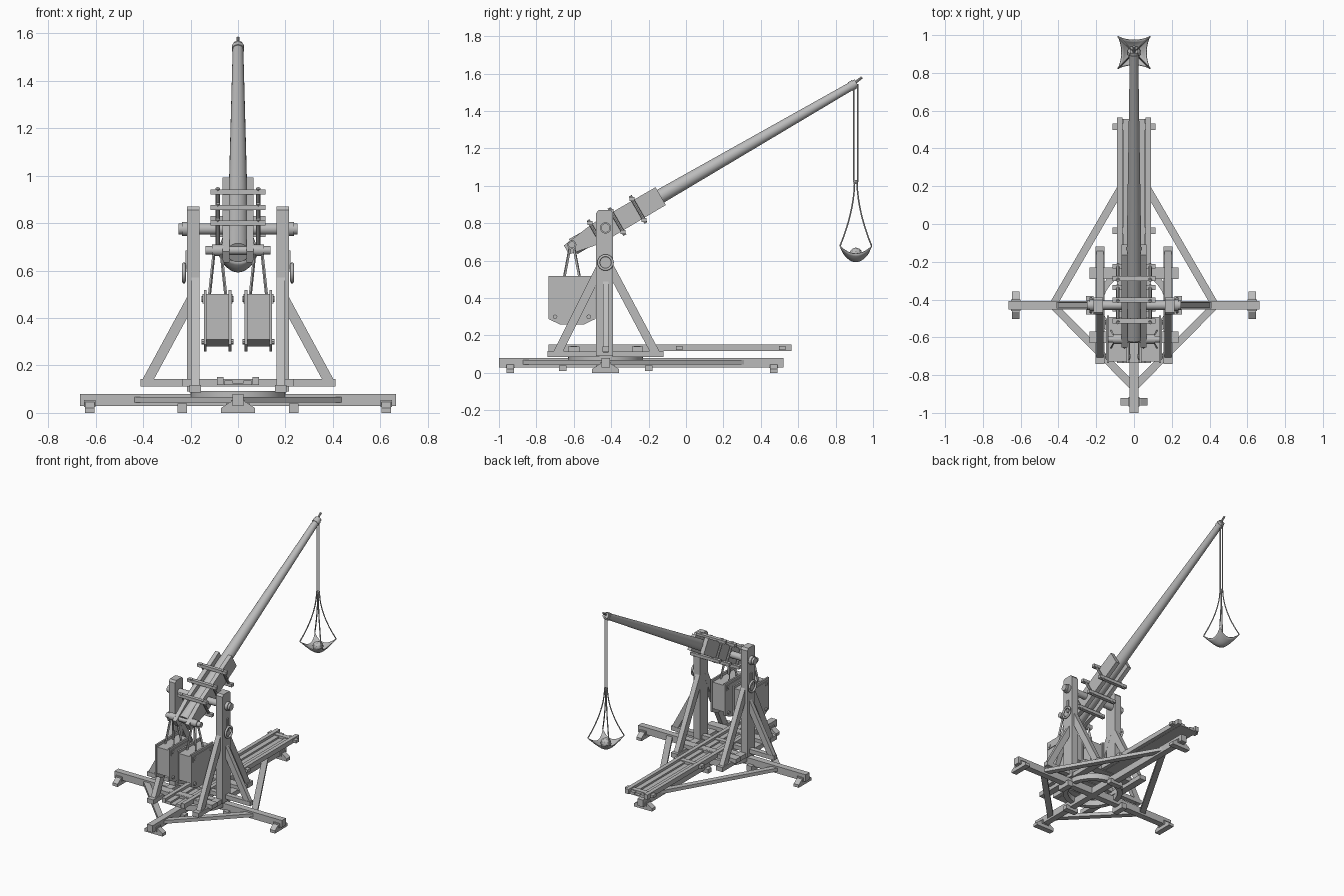
import bpy, bmesh, math
from mathutils import Vector, Matrix

cube = bpy.data.objects.get("Cube")
if cube:
    bpy.data.objects.remove(cube, do_unlink=True)

wood = bpy.data.materials.new("weathered_grey")
wood.use_nodes = True
grey = (0.5, 0.5, 0.5, 1)
wood.diffuse_color = grey
wood.node_tree.nodes["Principled BSDF"].inputs["Base Color"].default_value = grey


def finish(name, bm, smooth=False):
    bmesh.ops.recalc_face_normals(bm, faces=bm.faces)
    mesh = bpy.data.meshes.new(name)
    bm.to_mesh(mesh)
    bm.free()
    mesh.materials.append(wood)
    if smooth:
        mesh.shade_smooth()
        mesh.set_sharp_from_angle(angle=math.radians(35))
    obj = bpy.data.objects.new(name, mesh)
    bpy.context.scene.collection.objects.link(obj)
    return obj


def box(name, center, size):
    bm = bmesh.new()
    bmesh.ops.create_cube(bm, size=1, matrix=Matrix.Translation(center) @ Matrix.Diagonal((*size, 1)))
    return finish(name, bm)


def beam(name, p, q, width, height):
    """Squared timber from p to q; width is measured horizontally."""
    p, q = Vector(p), Vector(q)
    d = (q - p).normalized()
    side = d.cross(Vector((0, 0, 1))).normalized()
    rot = Matrix((side, d.cross(side), d)).transposed().to_4x4()
    bm = bmesh.new()
    bmesh.ops.create_cube(bm, size=1, matrix=Matrix.Translation((p + q) / 2) @ rot
                          @ Matrix.Diagonal((width, height, (q - p).length, 1)))
    return finish(name, bm)


def rod(name, p, q, r1, r2=None, sides=16):
    p, q = Vector(p), Vector(q)
    rot = (q - p).to_track_quat('Z', 'Y').to_matrix().to_4x4()
    bm = bmesh.new()
    bmesh.ops.create_cone(bm, cap_ends=True, segments=sides, radius1=r1, radius2=r1 if r2 is None else r2,
                          depth=(q - p).length, matrix=Matrix.Translation((p + q) / 2) @ rot)
    return finish(name, bm, True)


def prism(name, outline, axis, start, end):
    """Extrude an outline of (horizontal, z) points along x or y."""
    def place(u, z, a):
        return (a, u, z) if axis == 'x' else (u, a, z)
    bm = bmesh.new()
    face = bm.faces.new([bm.verts.new(place(u, z, start)) for u, z in outline])
    new = bmesh.ops.extrude_face_region(bm, geom=[face])["geom"]
    shift = Vector(place(0, 0, end - start))
    bmesh.ops.translate(bm, vec=shift, verts=[g for g in new if isinstance(g, bmesh.types.BMVert)])
    return finish(name, bm)


def rope(name, points, radius):
    curve = bpy.data.curves.new(name, 'CURVE')
    curve.dimensions = '3D'
    curve.bevel_depth, curve.bevel_resolution = radius, 1
    spline = curve.splines.new('POLY')
    spline.points.add(len(points) - 1)
    for point, co in zip(spline.points, points):
        point.co = (*co, 1)
    curve.materials.append(wood)
    bpy.context.scene.collection.objects.link(bpy.data.objects.new(name, curve))


CY = -0.43       # line of the main posts
AXLE_Z = 0.775
SIDES = (("left", 1), ("right", -1))

# Ground cross with feet and diagonal ties
box("ground_cross_beam", (0, CY, 0.055), (1.33, 0.045, 0.05))
box("ground_long_beam", (0, -0.24, 0.055), (0.045, 1.52, 0.05))


def foot_outline(c):
    return [(c - 0.072, 0), (c + 0.072, 0), (c + 0.072, 0.02), (c + 0.035, 0.045),
            (c - 0.035, 0.045), (c - 0.072, 0.02)]


for y in (-0.94, 0.47):
    prism("end_foot", foot_outline(0), 'y', y - 0.02, y + 0.02)
    box("end_foot_pad", (0, y, 0.04), (0.06, 0.05, 0.03))
for side, s in SIDES:
    prism(side + "_foot", foot_outline(CY), 'x', s * 0.605, s * 0.645)
    box(side + "_foot_pad", (s * 0.625, CY, 0.04), (0.05, 0.06, 0.03))
    box(side + "_inner_foot", (s * 0.235, CY, 0.02), (0.04, 0.1, 0.04))
    box("long_beam_inner_foot", (0, CY + s * 0.23, 0.025), (0.1, 0.04, 0.03))
    beam(side + "_front_tie", (s * 0.44, CY + 0.01, 0.056), (0, -0.865, 0.056), 0.04, 0.024)
    beam(side + "_back_tie", (s * 0.43, CY, 0.056), (0, 0.31, 0.056), 0.04, 0.024)

# Turntable ring
bm = bmesh.new()
loops = [[bm.verts.new((r * math.cos(a), CY + r * math.sin(a), z))
          for a in (math.tau * i / 40 for i in range(40))]
         for r, z in ((0.165, 0.05), (0.2, 0.05), (0.2, 0.092), (0.165, 0.092))]
for k in range(4):
    a, b = loops[k], loops[(k + 1) % 4]
    for i in range(40):
        j = (i + 1) % 40
        bm.faces.new((a[i], a[j], b[j], b[i]))
finish("turntable_ring", bm, True)

# Sliding trough on sleepers
for y in (-0.6, -0.26):
    box("sleeper", (0, y, 0.127), (0.47, 0.06, 0.03))
for y in (-0.6, -0.26, -0.035, 0.515):
    box("trough_crossbar", (0, y, 0.133), (0.225, 0.035, 0.02))
box("outrigger_beam", (0, CY, 0.127), (0.82, 0.035, 0.03))
box("trough_floor", (0, -0.09, 0.121), (0.12, 1.29, 0.008))
for side, s in SIDES:
    box(side + "_trough_rail", (s * 0.075, -0.085, 0.135), (0.028, 1.3, 0.034))
    box(side + "_trough_plank", (s * 0.04, -0.09, 0.131), (0.035, 1.29, 0.012))

# Side frames
post = [(CY - 0.05, 0.09), (CY + 0.04, 0.09), (CY + 0.04, 0.855), (CY + 0.028, 0.87),
        (CY - 0.038, 0.87), (CY - 0.05, 0.855)]
for side, s in SIDES:
    box(side + "_sill", (s * 0.18, CY, 0.102), (0.05, 0.62, 0.032))
    prism(side + "_post", post, 'x', s * 0.163, s * 0.214)
    beam(side + "_front_brace", (s * 0.18, -0.69, 0.1), (s * 0.18, -0.455, 0.57), 0.035, 0.046)
    beam(side + "_back_brace", (s * 0.18, -0.16, 0.1), (s * 0.18, -0.41, 0.57), 0.035, 0.046)
    beam(side + "_outer_strut", (s * 0.39, CY, 0.12), (s * 0.195, CY, 0.48), 0.03, 0.042)
    box(side + "_hook_strap", (s * 0.218, CY, 0.64), (0.008, 0.016, 0.09))
    rope(side + "_hook_ring", [(s * 0.228, CY + 0.037 * math.cos(a), 0.59 + 0.037 * math.sin(a))
                               for a in (math.tau * i / 24 for i in range(25))], 0.008)
    rod(side + "_axle_collar", (s * 0.21, CY, AXLE_Z), (s * 0.235, CY, AXLE_Z), 0.03)
rod("axle", (-0.25, CY, AXLE_Z), (0.25, CY, AXLE_Z), 0.024)

# Throwing arm, laid out along a 30 degree line through the axle
COS, SIN = math.cos(math.radians(30)), 0.5


def on_arm(along, above, x=0):
    return (x, CY + along * COS - above * SIN, AXLE_Z + along * SIN + above * COS)


rod("arm_log", on_arm(-0.2, 0), on_arm(1.55, 0), 0.046, 0.022, 24)
cheek = [(-0.24, -0.025), (-0.24, 0.03), (-0.05, 0.055), (0.34, 0.055), (0.34, -0.055), (-0.06, -0.06)]
for side, s in SIDES:
    prism(side + "_arm_cheek", [on_arm(*p)[1:] for p in cheek], 'x', s * 0.035, s * 0.065)
for along in (-0.06, 0.07, 0.2):
    for above in (-0.066, 0.064):
        beam("clamp_bar", on_arm(along, above, -0.115), on_arm(along, above, 0.115), 0.026, 0.022)
    for side, s in SIDES:
        rod(side + "_clamp_bolt", on_arm(along, -0.085, s * 0.085), on_arm(along, 0.083, s * 0.085), 0.009, sides=8)
rod("release_pin", on_arm(1.54, 0.005), on_arm(1.59, 0.012), 0.007, sides=8)
rod("tip_band", on_arm(1.51, 0), on_arm(1.535, 0), 0.026, 0.026)

# Twin counterweights hanging from the short end
WY, WZ = -0.61, 0.685
rod("counterweight_pin", (-0.137, WY, WZ), (0.137, WY, WZ), 0.018)


def weight_outline(half, top, low):
    return [(WY - half, top), (WY + half, top), (WY + half, low + 0.03), (WY + half * 0.5, low),
            (WY - half * 0.5, low), (WY - half, low + 0.03)]


for side, s in SIDES:
    prism(side + "_weight_box", weight_outline(0.118, 0.5, 0.28), 'x', s * 0.035, s * 0.137)
    for x in (0.034, 0.138):
        prism(side + "_weight_panel", weight_outline(0.125, 0.518, 0.258), 'x', s * (x - 0.006), s * (x + 0.006))
        out = 0.01 if x > 0.1 else -0.01
        box(side + "_weight_cleat", (s * (x + out * 0.6), WY, 0.48), (0.01, 0.22, 0.04))
        for y in (-0.09, 0.09):
            for z in (0.48, 0.3):
                rod(side + "_weight_bolt", (s * x, WY + y, z), (s * (x + out * 1.6), WY + y, z), 0.012, sides=8)
    rod(side + "_hanger_sleeve", (s * 0.06, WY, WZ), (s * 0.11, WY, WZ), 0.024)
    for dx in (-1, 1):
        for dy in (-1, 1):
            beam(side + "_hanger_strap", (s * 0.086 + dx * 0.014, WY + dy * 0.008, WZ),
                 (s * 0.086 + dx * 0.035, WY + dy * 0.045, 0.49), 0.008, 0.012)

# Sling ropes, pouch and stone
SY = 0.908
for y in (-0.011, 0.011):
    rope("sling_rope", [(0, SY + y, 1.545), (0, SY + y, 1.02)], 0.004)
rod("sling_knot", (0, SY, 1.01), (0, SY, 1.03), 0.012, sides=8)
for sx in (-1, 1):
    for sy in (-1, 1):
        rope("pouch_rope", [(sx * 0.084 * f, SY + sy * 0.084 * f, 1.02 - 0.34 * t)
                            for t, f in ((i / 8, 0.08 + 0.92 * (i / 8) ** 1.8) for i in range(9))], 0.004)
bm = bmesh.new()
bmesh.ops.create_grid(bm, x_segments=12, y_segments=12, size=1)
for v in bm.verts:
    u, w = v.co.x, v.co.y
    v.co = (0.085 * u * (0.75 + 0.25 * w * w), SY + 0.085 * w * (0.75 + 0.25 * u * u),
            0.597 + 0.042 * (u * u + w * w))
pouch = finish("sling_pouch", bm, True)
pouch.modifiers.new("thickness", 'SOLIDIFY').thickness = 0.005
bm = bmesh.new()
bmesh.ops.create_icosphere(bm, subdivisions=2, radius=0.036, matrix=Matrix.Translation((0, SY, 0.634)))
finish("stone", bm)
